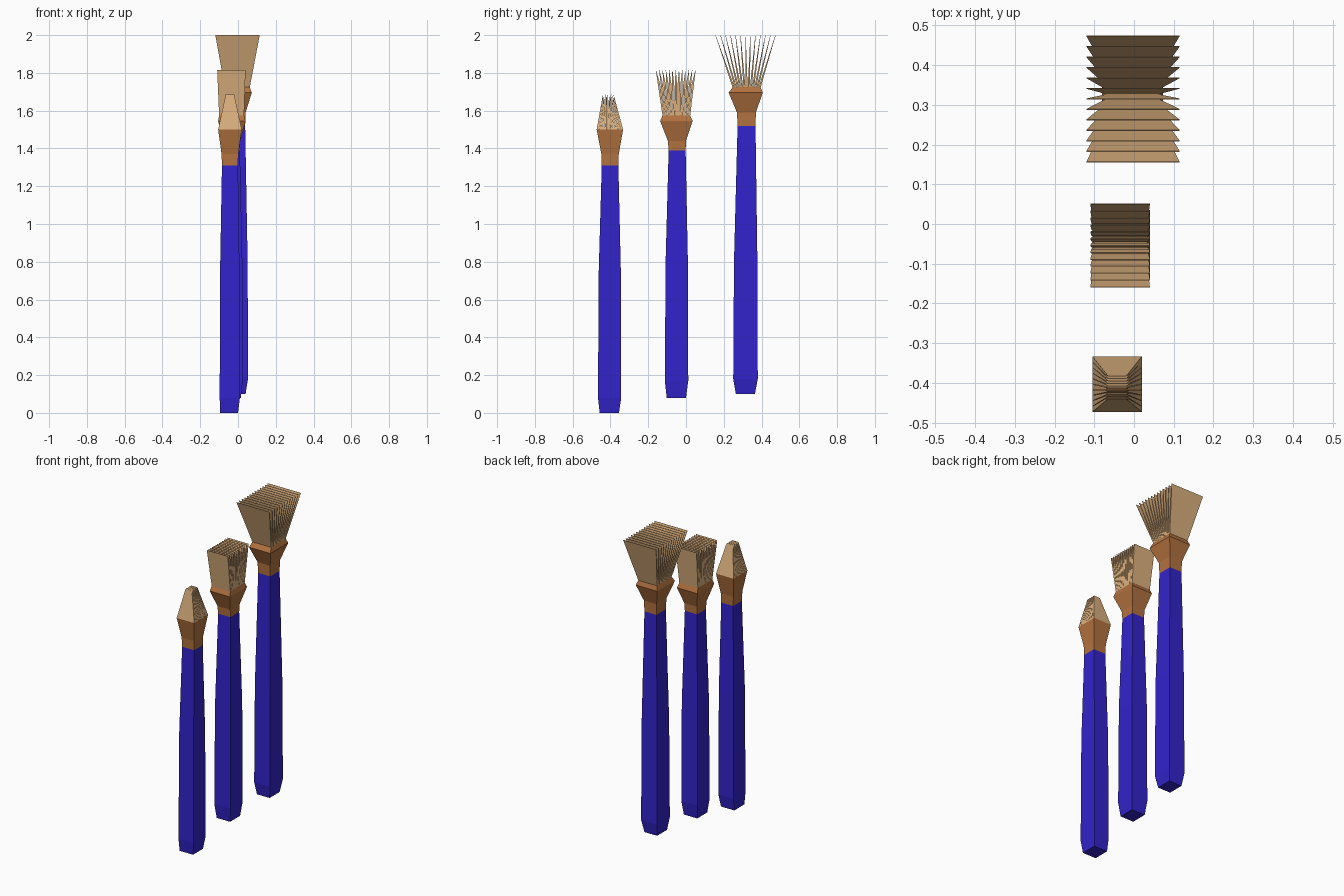
import bpy, bmesh

if "Cube" in bpy.data.objects:
    bpy.data.objects.remove(bpy.data.objects["Cube"])


def material(name, rgb):
    m = bpy.data.materials.new(name)
    m.diffuse_color = (*rgb, 1)
    m.use_nodes = True
    m.node_tree.nodes["Principled BSDF"].inputs["Base Color"].default_value = m.diffuse_color
    return m


BLUE = material("blue_paint", (0.032, 0.017, 0.6))
COPPER = material("copper", (0.45, 0.17, 0.05))
TAN = material("bristle_tan", (0.72, 0.44, 0.21))


def loft(bm, sections):
    """Four-sided solid through rectangles (z, x0, x1, y0, y1)."""
    rings = [[bm.verts.new(p) for p in ((x0, y0, z), (x1, y0, z), (x1, y1, z), (x0, y1, z))]
             for z, x0, x1, y0, y1 in sections]
    bm.faces.new(rings[0][::-1])
    bm.faces.new(rings[-1])
    for a, b in zip(rings, rings[1:]):
        for i in range(4):
            j = (i + 1) % 4
            bm.faces.new((a[i], a[j], b[j], b[i]))


def make(name, solids, mat):
    bm = bmesh.new()
    for s in solids:
        loft(bm, s)
    me = bpy.data.meshes.new(name)
    bm.to_mesh(me)
    bm.free()
    me.materials.append(mat)
    ob = bpy.data.objects.new(name, me)
    bpy.context.collection.objects.link(ob)


def bristle_sheets(n, base, tip, shoulder):
    """Fan of thin pointed sheets; shoulder is where each begins to taper."""
    def cell(t, i, fill):
        s = [a + (b - a) * t for a, b in zip(base, tip)]
        step = (s[4] - s[3]) / n
        mid = s[3] + step * (i + 0.5)
        # outermost sheets reach the edge of the tuft
        mid += step * 0.5 * (1 - fill) * (2 * i / (n - 1) - 1)
        return (s[0], s[1], s[2], mid - step * fill / 2, mid + step * fill / 2)
    sheets = []
    for i in range(n):
        secs = [cell(0, i, 0.96)]
        if shoulder:
            secs.append(cell(shoulder, i, 0.8))
        secs.append(cell(1, i, 0.08))
        sheets.append(secs)
    return sheets


# Small pointed brush
make("small_handle", [[(0, -.095, .0, -.457, -.355), (.08, -.097, .01, -.466, -.343),
                       (.75, -.095, .008, -.462, -.345), (1.31, -.085, .0, -.446, -.358)]], BLUE)
make("small_ferrule", [[(1.31, -.085, .0, -.446, -.358), (1.37, -.087, .002, -.448, -.356),
                        (1.5, -.105, .02, -.473, -.333)]], COPPER)
make("small_bristles", bristle_sheets(10, (1.5, -.105, .02, -.473, -.333),
                                      (1.685, -.065, -.02, -.44, -.383), 0.8), TAN)

# Medium flat brush
make("medium_handle", [[(.08, -.08, .015, -.102, -.0), (.17, -.09, .025, -.112, .012),
                        (.8, -.088, .023, -.108, .01), (1.39, -.077, .01, -.092, -.002)]], BLUE)
make("medium_ferrule", [[(1.39, -.077, .01, -.092, -.002), (1.44, -.079, .012, -.096, .0),
                         (1.545, -.105, .04, -.137, .035), (1.575, -.1, .032, -.124, .022)]], COPPER)
make("medium_bristles", bristle_sheets(13, (1.572, -.1, .032, -.124, .022),
                                       (1.815, -.11, .04, -.16, .051), 0.7), TAN)

# Large fanned brush
make("large_handle", [[(.1, -.05, .04, .264, .365), (.18, -.06, .053, .25, .38),
                       (.8, -.058, .051, .254, .378), (1.52, -.048, .038, .273, .368)]], BLUE)
make("large_ferrule", [[(1.52, -.048, .038, .273, .368), (1.59, -.05, .04, .27, .37),
                        (1.695, -.08, .073, .226, .406), (1.725, -.07, .062, .247, .395)]], COPPER)
make("large_bristles", bristle_sheets(13, (1.722, -.07, .062, .247, .395),
                                      (2.0, -.12, .115, .155, .475), 0), TAN)
